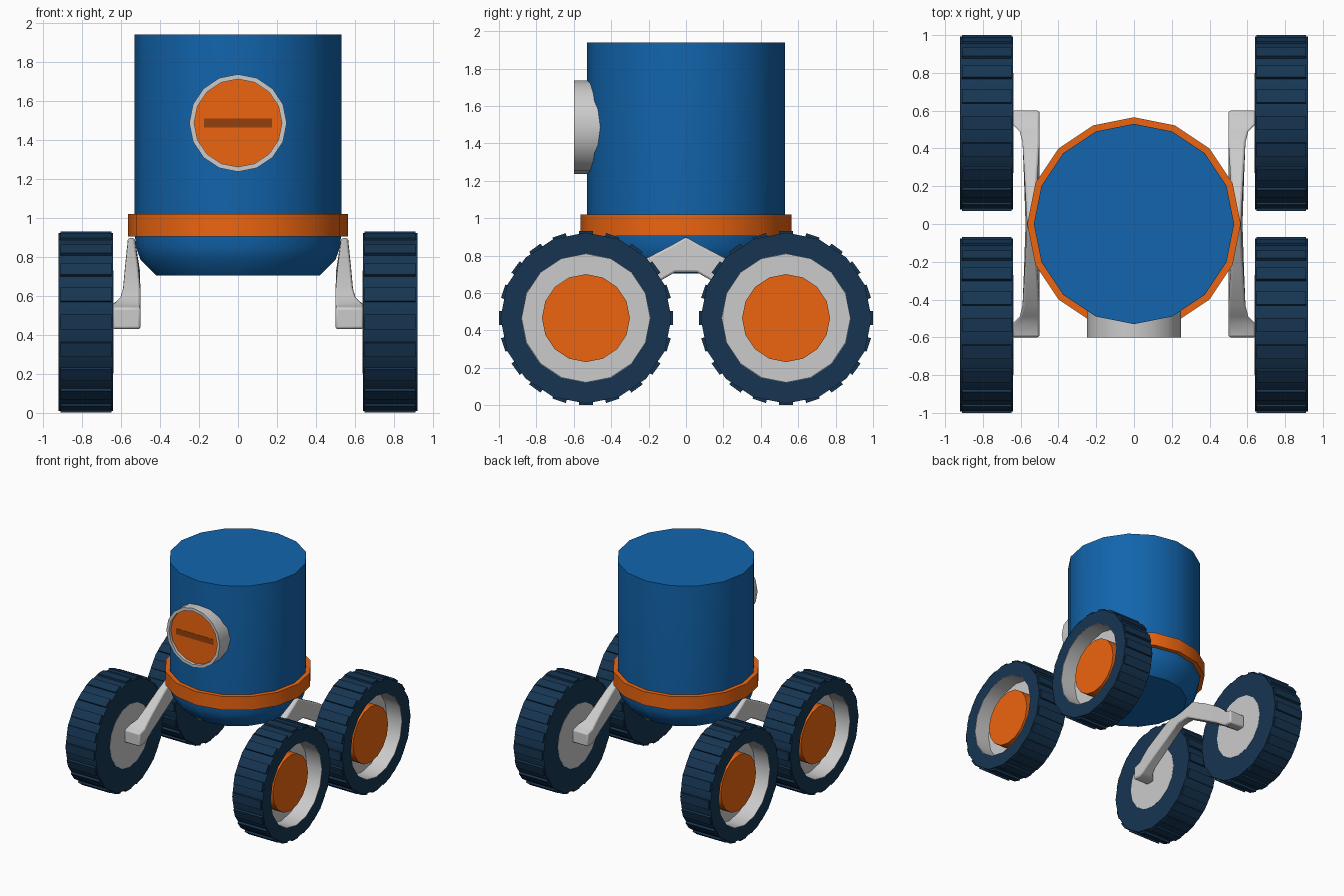
import bpy, bmesh
from math import pi, cos, sin, radians
from mathutils import Matrix, Vector

if "Cube" in bpy.data.objects:
    bpy.data.objects.remove(bpy.data.objects["Cube"])

SIDES = 16


def material(name, rgb):
    m = bpy.data.materials.new(name)
    m.diffuse_color = (*rgb, 1)
    m.use_nodes = True
    m.node_tree.nodes["Principled BSDF"].inputs["Base Color"].default_value = m.diffuse_color
    return m


BLUE = material("blue", (0.006, 0.13, 0.42))
ORANGE = material("orange", (0.85, 0.13, 0.005))
BROWN = material("dark_orange", (0.30, 0.05, 0.004))
NAVY = material("navy", (0.008, 0.036, 0.085))


def finish(name, bm, mat=None, smooth=True):
    bmesh.ops.recalc_face_normals(bm, faces=bm.faces)
    me = bpy.data.meshes.new(name)
    bm.to_mesh(me)
    bm.free()
    ob = bpy.data.objects.new(name, me)
    bpy.context.collection.objects.link(ob)
    if mat:
        me.materials.append(mat)
    if smooth:
        bpy.ops.object.select_all(action='DESELECT')
        ob.select_set(True)
        bpy.context.view_layer.objects.active = ob
        bpy.ops.object.shade_smooth_by_angle(angle=radians(32))
    return ob


def lathe(name, profile, mat=None, place=Matrix(), loop=False):
    """Spin (radius, height) points; cap both ends, or close into a ring."""
    bm = bmesh.new()
    rings = [[bm.verts.new(place @ Vector((r * cos(2 * pi * i / SIDES),
                                           r * sin(2 * pi * i / SIDES), h)))
              for i in range(SIDES)] for r, h in profile]
    pairs = list(zip(rings, rings[1:]))
    if loop:
        pairs.append((rings[-1], rings[0]))
    else:
        bm.faces.new(rings[0])
        bm.faces.new(rings[-1])
    for a, b in pairs:
        for i in range(SIDES):
            j = (i + 1) % SIDES
            bm.faces.new((a[i], a[j], b[j], b[i]))
    return finish(name, bm, mat)


def add_box(bm, centre, size, rot=Matrix()):
    bmesh.ops.create_cube(bm, size=1, matrix=rot @ Matrix.Translation(centre)
                          @ Matrix.Diagonal((*size, 1)))


# Body and waist band
lathe("body", [(0.42, 0.705), (0.50, 0.785), (0.523, 0.85), (0.53, 0.92), (0.53, 1.94)], BLUE)
lathe("waist_band", [(0.565, 0.905), (0.565, 1.02)], ORANGE)

# Round front eye: rim, recessed disc and slot
face = Matrix.Translation((0, 0, 1.487)) @ Matrix.Rotation(pi / 2, 4, 'X')
lathe("eye_rim", [(0.225, 0.40), (0.25, 0.40), (0.25, 0.60), (0.225, 0.60)], None, face, loop=True)
lathe("eye_disc", [(0.226, 0.42), (0.226, 0.575)], ORANGE, face)
bm = bmesh.new()
add_box(bm, (0, -0.566, 1.487), (0.35, 0.022, 0.048))
finish("eye_slot", bm, BROWN, smooth=False)


# Wheels: tyre, tread blocks, dished rim, hub
def wheel(tag, sx, sy):
    place = (Matrix.Translation((sx * 0.64, sy * 0.535, 0.466))
             @ Matrix.Rotation(sx * pi / 2, 4, 'Y'))
    lathe("tyre_" + tag, [(0.265, 0), (0.457, 0), (0.457, 0.28), (0.345, 0.28), (0.345, 0.02)],
          NAVY, place, loop=True)
    bm = bmesh.new()
    for i in range(20):
        add_box(bm, (0.45, 0, 0.14), (0.03, 0.075, 0.262),
                place @ Matrix.Rotation(2 * pi * i / 20, 4, 'Z'))
    finish("tread_" + tag, bm, NAVY, smooth=False)
    lathe("rim_" + tag, [(0.265, -0.002), (0.265, 0.025), (0.345, 0.025), (0.345, 0.28),
                         (0.342, 0.28), (0.342, 0.14)], None, place)
    lathe("hub_" + tag, [(0.235, 0.12), (0.235, 0.225)], ORANGE, place)


for sx, side in ((-1, "left"), (1, "right")):
    for sy, end in ((-1, "front"), (1, "back")):
        wheel(end + "_" + side, sx, sy)

# Forked arms: sections along y as (y, bottom z, top z, outer x)
half = [(0.06, 0.71, 0.865, 0.577), (0.25, 0.60, 0.765, 0.583), (0.43, 0.495, 0.65, 0.59),
        (0.49, 0.452, 0.60, 0.605), (0.53, 0.43, 0.56, 0.645), (0.60, 0.43, 0.54, 0.645)]
sections = ([(-y, a, b, x) for y, a, b, x in reversed(half)]
            + [(0, 0.71, 0.90, 0.575)] + half)
for sx, side in ((-1, "left"), (1, "right")):
    bm = bmesh.new()
    rows = []
    for y, lo, hi, out in sections:
        lean = 0.03 * max(0, 1 - abs(y) / 0.4)
        rows.append([bm.verts.new((sx * x, y, z)) for x, z in
                     ((0.50, lo), (out, lo), (out - lean / 3, hi), (0.50 + lean, hi))])
    for a, b in zip(rows, rows[1:]):
        for i in range(4):
            j = (i + 1) % 4
            bm.faces.new((a[i], a[j], b[j], b[i]))
    bm.faces.new(rows[0])
    bm.faces.new(rows[-1])
    arm = finish("arm_" + side, bm)
    bev = arm.modifiers.new("bevel", 'BEVEL')
    bev.width = 0.012
    bev.segments = 2
    bev.limit_method = 'ANGLE'
    bev.angle_limit = radians(50)
